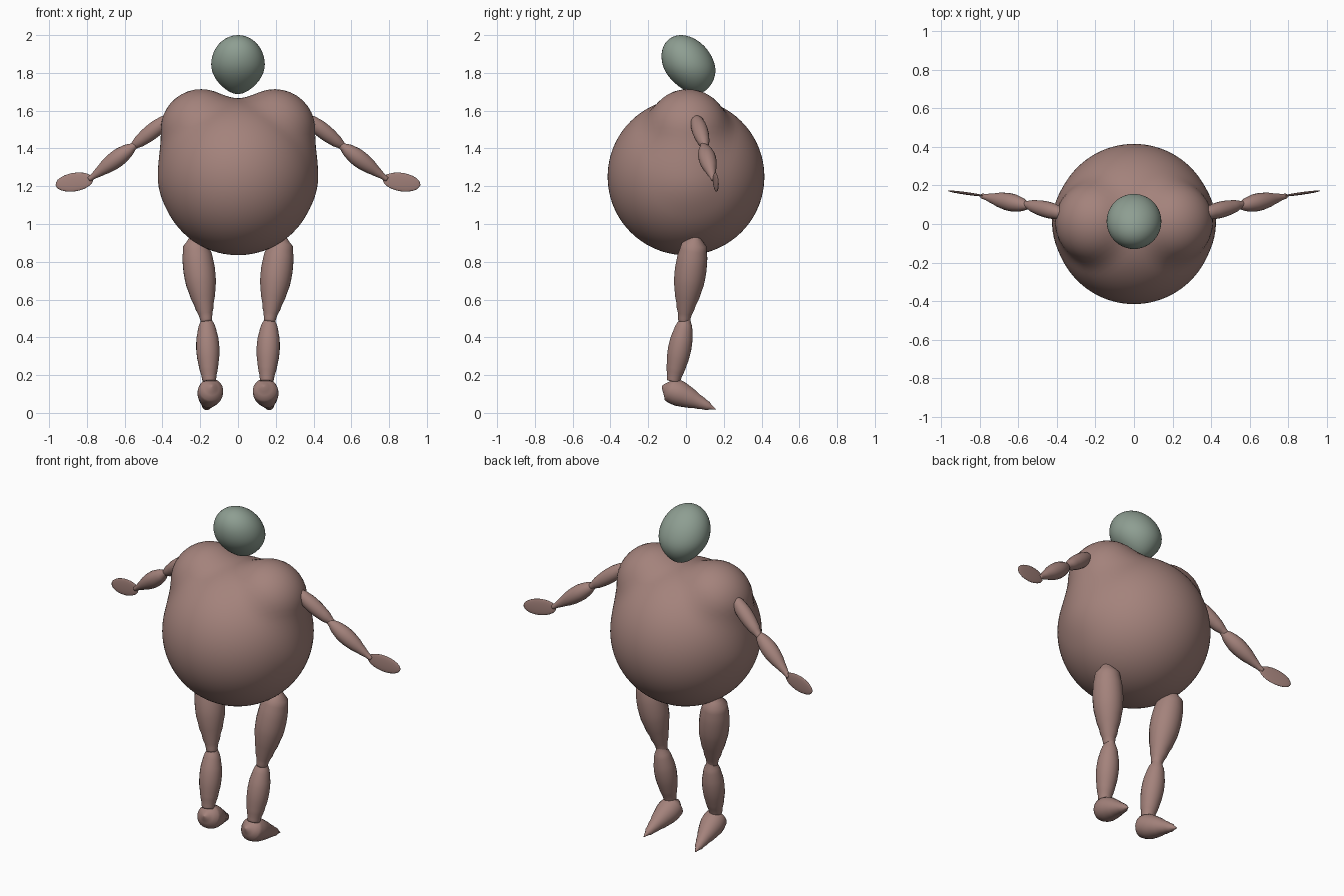
import bpy, bmesh, math
from mathutils import Vector

cube = bpy.data.objects.get("Cube")
if cube:
    bpy.data.objects.remove(cube)


def material(name, rgb):
    m = bpy.data.materials.new(name)
    m.use_nodes = True
    m.diffuse_color = (*rgb, 1)
    m.node_tree.nodes["Principled BSDF"].inputs["Base Color"].default_value = (*rgb, 1)
    return m


SKIN = material("dusty rose", (0.37, 0.225, 0.20))
HEAD = material("sage green", (0.27, 0.342, 0.287))


def finish(bm, name, mat, smooth=True):
    bmesh.ops.recalc_face_normals(bm, faces=bm.faces)
    mesh = bpy.data.meshes.new(name)
    bm.to_mesh(mesh)
    bm.free()
    mesh.materials.append(mat)
    mesh.polygons.foreach_set("use_smooth", [smooth] * len(mesh.polygons))
    obj = bpy.data.objects.new(name, mesh)
    bpy.context.collection.objects.link(obj)
    return obj


def icosphere(subdivisions):
    bm = bmesh.new()
    bmesh.ops.create_icosphere(bm, subdivisions=subdivisions, radius=1)
    return bm


# Torso: a round belly blended into two upright shoulder lobes
BELLY = Vector((0, 0, 1.25))


def torso_distance(p):
    belly = (p - BELLY).length - 0.415
    spine = Vector((0.195, 0.01, min(max(p.z, 1.25), 1.5)))
    lobe = (Vector((abs(p.x), p.y, p.z)) - spine).length - 0.214
    k = 0.05
    h = max(k - abs(belly - lobe), 0) / k
    return min(belly, lobe) - h * h * k / 4


bm = icosphere(5)
for v in bm.verts:
    ray = v.co.normalized()
    near, far = 0.2, 0.8
    for _ in range(18):
        mid = (near + far) / 2
        if torso_distance(BELLY + ray * mid) < 0:
            near = mid
        else:
            far = mid
    v.co = BELLY + ray * near
finish(bm, "torso", SKIN)

# Head: an egg leaning so that its narrow chin points forward
bm = icosphere(4)
for v in bm.verts:
    x, y, z = v.co
    taper = 1 - 0.22 * max(0, -z) ** 2
    v.co = (0.142 * x * taper, 0.138 * y * taper + 0.014 - 0.04 * z, 1.844 + 0.156 * z)
finish(bm, "head", HEAD)


def smooth_sample(values, t):
    """Smooth interpolation through evenly spaced values."""
    s = t * (len(values) - 1)
    i = min(int(s), len(values) - 2)
    f = s - i
    a, b = values[i], values[i + 1]
    before = values[i - 1] if i else a
    after = values[i + 2] if i + 2 < len(values) else b
    return 0.5 * (2 * b * f + 2 * a * (1 - f) + f * (1 - f) *
                  ((b - before) * (1 - f) - (after - a) * f))


def limb(name, start, end, radii, sides=20, rings=20):
    """Mirrored pair of swelling limb segments with rounded ends."""
    for side, sign in (("left", 1), ("right", -1)):
        a = Vector((start[0] * sign, start[1], start[2]))
        b = Vector((end[0] * sign, end[1], end[2]))
        axis = b - a
        turn = axis.to_track_quat("Z", "Y")
        bm = bmesh.new()
        loops = []
        for j in range(1, rings):
            t = (1 - math.cos(math.pi * j / rings)) / 2
            r = max(smooth_sample(radii, t), 0.002)
            loops.append([bm.verts.new(a + axis * t + turn @ Vector(
                (r * math.cos(q), r * math.sin(q), 0)))
                for q in (math.tau * i / sides for i in range(sides))])
        for low, high in zip(loops, loops[1:]):
            for i in range(sides):
                n = (i + 1) % sides
                bm.faces.new((low[i], low[n], high[n], high[i]))
        for loop, tip in ((loops[0], a), (loops[-1], b)):
            point = bm.verts.new(tip)
            for i in range(sides):
                bm.faces.new((loop[i], loop[(i + 1) % sides], point))
        finish(bm, f"{side}_{name}", SKIN)


# Legs
limb("thigh", (0.235, 0.052, 0.96), (0.166, -0.012, 0.48),
     (0, 0.06, 0.077, 0.084, 0.083, 0.076, 0.06, 0.043, 0.028))
limb("shin", (0.168, 0.002, 0.52), (0.152, -0.068, 0.165),
     (0.018, 0.04, 0.054, 0.061, 0.061, 0.055, 0.045, 0.034))
limb("foot", (0.137, -0.128, 0.142), (0.172, 0.158, 0.018),
     (0, 0.058, 0.068, 0.065, 0.055, 0.043, 0.031, 0.02, 0))

# Arms
limb("upper_arm", (0.34, 0.046, 1.58), (0.57, 0.105, 1.40),
     (0.01, 0.03, 0.04, 0.042, 0.038, 0.029, 0.014))
limb("forearm", (0.535, 0.09, 1.425), (0.79, 0.145, 1.235),
     (0.012, 0.03, 0.043, 0.046, 0.042, 0.032, 0.02, 0.012))

# Hands: thin oval paddles, tilted down and swept toward the back of the frame
for side, sign in (("left", 1), ("right", -1)):
    bm = icosphere(3)
    bmesh.ops.scale(bm, vec=(0.102, 0.007, 0.049), verts=bm.verts)
    hand = finish(bm, f"{side}_hand", SKIN)
    hand.location = (0.866 * sign, 0.158, 1.222)
    hand.rotation_euler = (0, math.radians(9) * sign, math.radians(8) * sign)
